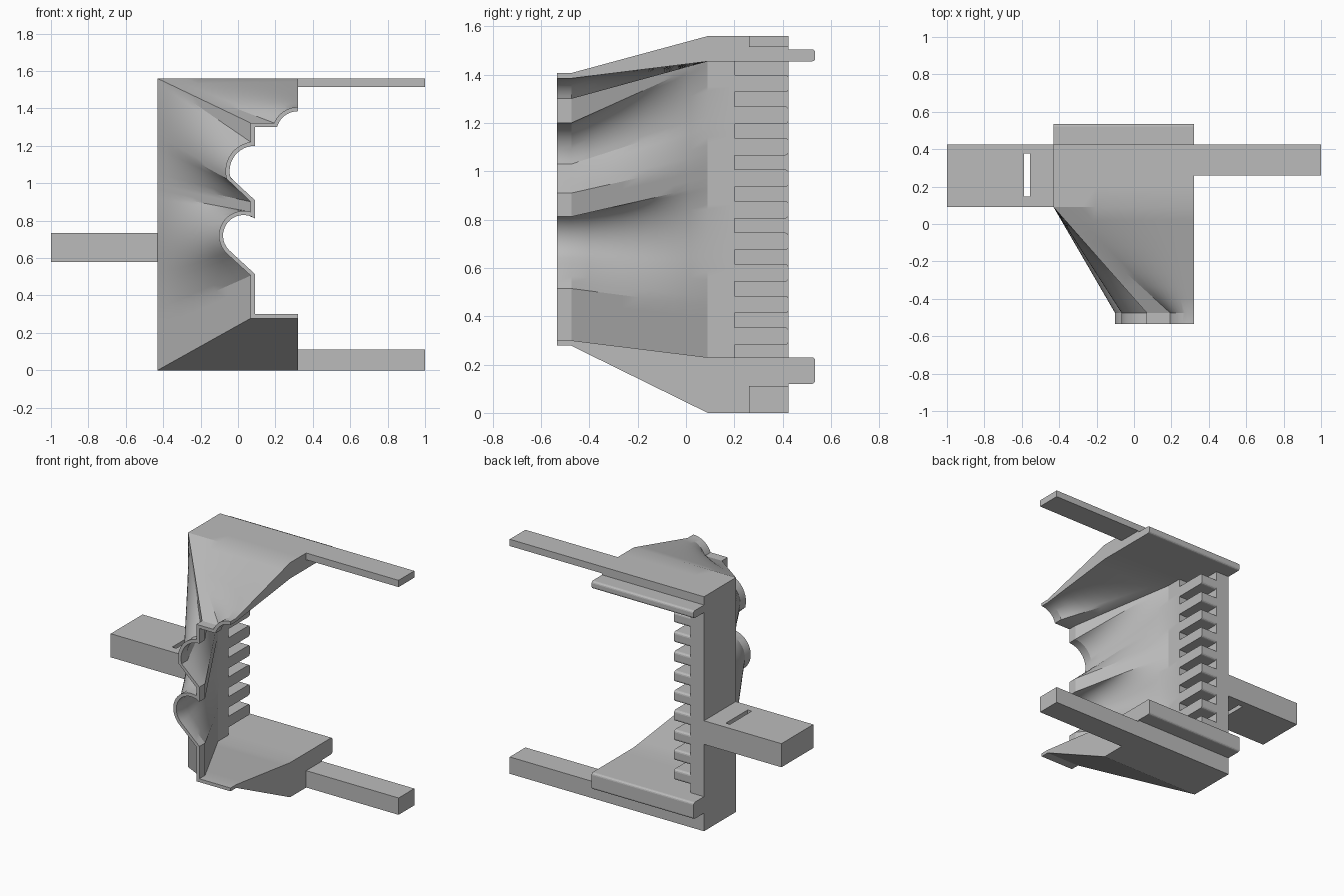
import bpy, bmesh, math
from mathutils import Vector

cube = bpy.data.objects.get("Cube")
if cube:
    bpy.data.objects.remove(cube)

grey = bpy.data.materials.new("plain_grey")
grey.use_nodes = True
grey.diffuse_color = (0.5, 0.5, 0.5, 1)
grey.node_tree.nodes["Principled BSDF"].inputs["Base Color"].default_value = (0.5, 0.5, 0.5, 1)

# Frame limits shared by the parts
LEFT, OPEN, INNER, POST = -0.43, 0.32, -0.21, -0.33
TOP, TOP_IN, FLOOR_IN = 1.56, 1.455, 0.23
LIP, NECK, MOUTH, COMB, BACK = -0.535, -0.475, 0.09, 0.2, 0.425


def finish(name, bm):
    bmesh.ops.recalc_face_normals(bm, faces=bm.faces)
    mesh = bpy.data.meshes.new(name)
    bm.to_mesh(mesh)
    bm.free()
    ob = bpy.data.objects.new(name, mesh)
    bpy.context.collection.objects.link(ob)
    mesh.materials.append(grey)
    return ob


def box(name, x, y, z, round_back=0):
    """Box from ranges; round_back bevels the edges along x on the back face."""
    bm = bmesh.new()
    bmesh.ops.create_cube(bm, size=1)
    for v in bm.verts:
        v.co = [r[0] if c < 0 else r[1] for r, c in zip((x, y, z), v.co)]
    if round_back:
        edges = [e for e in bm.edges if all(v.co.y > y[1] - 1e-4 for v in e.verts)
                 and abs(e.verts[0].co.x - e.verts[1].co.x) > 1e-4]
        bmesh.ops.bevel(bm, geom=edges, offset=round_back, segments=3,
                        profile=0.5, affect='EDGES')
    return finish(name, bm)


def arc(cx, cz, r, a0, a1, n):
    return [Vector((cx + r * math.cos(a0 + (a1 - a0) * i / n),
                    cz + r * math.sin(a0 + (a1 - a0) * i / n))) for i in range(n + 1)]


def line(a, b, n):
    """Points from a up to, but not including, b."""
    a, b = Vector(a), Vector(b)
    return [a.lerp(b, i / n) for i in range(n)]


def fractions(pts):
    d = [0]
    for a, b in zip(pts, pts[1:]):
        d.append(d[-1] + (b - a).length)
    return [v / d[-1] for v in d]


def section(t, x0, z0, z1):
    """Wavy neck outline offset by t, and matching points on the square frame."""
    e = 0.09 - t
    r1, r2, r3 = 0.11 + t, 0.135 + t, 0.115 + t
    low = arc(0.03, 0.72, r1, math.radians(225), math.acos((e - 0.03) / r1), 16)
    high = arc(0.09, 1.065, r2, math.radians(195), math.acos((e - 0.09) / r2), 12)
    roof = arc(OPEN, 1.27, r3, math.pi - math.asin((0.03 + t) / r3), math.pi / 2, 10)
    foot, knee, nose = (e, 0.30 - t), (e, 0.515 - 0.4 * t), (e, 0.91 - 0.4 * t)
    side = (line(foot, knee, 4) + line(knee, low[0], 5) + low[:-1]
            + line(low[-1], nose, 3) + line(nose, high[0], 5) + high)
    neck = [Vector((OPEN, 0.30 - t))] + side + [Vector((e, 1.30 + t))] + roof
    frame = [Vector((OPEN, z0))]
    frame += [Vector((x0, z0 + f * (z1 - z0))) for f in fractions(side)]
    frame += [Vector((x0, z1))]
    frame += [Vector((x0 + f * (OPEN - x0), z1)) for f in fractions(roof)]
    return neck, frame


# Funnel: thin wavy lip lofted to the thick square frame, open on one side
def funnel():
    bm = bmesh.new()
    steps = 8
    stations = [(LIP, 0)] + [(NECK + (MOUTH - NECK) * i / steps, i / steps)
                             for i in range(steps + 1)] + [(COMB, 1)]
    skins = []
    for neck, frame in (section(0.022, LEFT, 0, TOP), section(0, INNER, FLOOR_IN, TOP_IN)):
        skins.append([[bm.verts.new((p.x, y, p.y)) for p in
                       (a.lerp(b, f) for a, b in zip(neck, frame))] for y, f in stations])
    outer, inner = skins

    def bridge(a, b):
        for i in range(len(a) - 1):
            bm.faces.new((a[i], a[i + 1], b[i + 1], b[i]))

    for skin in skins:
        for a, b in zip(skin, skin[1:]):
            bridge(a, b)
    for k in (0, -1):
        bridge(outer[k], inner[k])
        bridge([ring[k] for ring in outer], [ring[k] for ring in inner])
    bmesh.ops.remove_doubles(bm, verts=bm.verts, dist=1e-5)
    ob = finish("funnel", bm)
    bpy.ops.object.select_all(action='DESELECT')
    ob.select_set(True)
    bpy.context.view_layer.objects.active = ob
    bpy.ops.object.shade_smooth_by_angle(angle=math.radians(20))


funnel()

# Rear frame: post, roof and floor slabs
box("rear_post", (LEFT, POST), (COMB, BACK), (0, TOP))
box("rear_roof", (POST, OPEN), (COMB, BACK), (TOP_IN, TOP))
box("rear_floor", (POST, OPEN), (COMB, BACK), (0, FLOOR_IN))

# Comb of nine teeth on the post
for i in range(9):
    z = 0.282 + i * 0.1307
    box(f"comb_tooth_{i + 1}", (POST, INNER), (COMB, BACK), (z, z + 0.072), 0.015)

# Tongues along the back
box("upper_tongue", (LEFT, OPEN), (BACK, 0.535), (TOP_IN, 1.505), 0.014)
box("lower_tongue", (LEFT, OPEN), (BACK, 0.535), (0.12, FLOOR_IN), 0.014)

# Long bars on the open side
box("upper_bar", (OPEN, 1), (0.26, BACK), (1.515, TOP))
box("lower_bar", (OPEN, 1), (0.26, BACK), (0, 0.112))

# Side arm with a narrow slot through it
arm = box("side_arm", (-1, LEFT), (MOUTH, BACK), (0.578, 0.735))
cutter = box("slot_cutter", (-0.587, -0.557), (0.147, 0.377), (0.5, 0.8))
cutter.hide_render = True
cut = arm.modifiers.new("slot", 'BOOLEAN')
cut.operation, cut.object, cut.solver = 'DIFFERENCE', cutter, 'EXACT'
bpy.context.view_layer.objects.active = arm
bpy.ops.object.modifier_apply(modifier=cut.name)
bpy.data.objects.remove(cutter)
